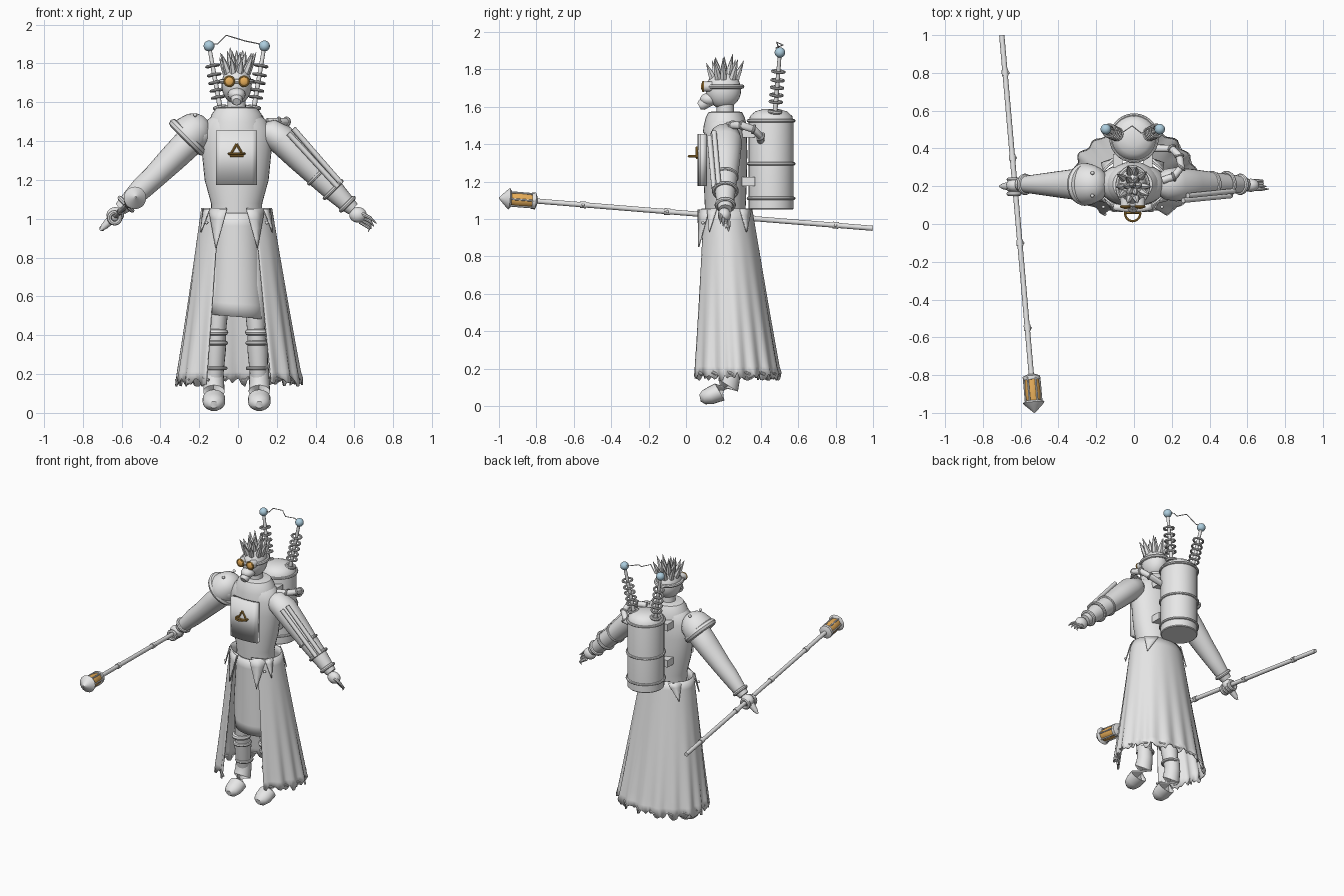
import bpy, bmesh, math, random
from mathutils import Vector, Matrix

random.seed(4)
cube = bpy.data.objects.get("Cube")
if cube:
    bpy.data.objects.remove(cube)
made = []


def material(name, rgb):
    m = bpy.data.materials.new(name)
    m.use_nodes = True
    m.diffuse_color = (*rgb, 1)
    m.node_tree.nodes["Principled BSDF"].inputs["Base Color"].default_value = (*rgb, 1)
    return m


GREY = material("plain grey", (0.8, 0.8, 0.8))
AMBER = material("amber glow", (0.8, 0.42, 0.1))
BRONZE = material("bronze", (0.5, 0.27, 0.05))
BLUE = material("pale blue", (0.42, 0.62, 0.74))


def finish(name, bm, mat=GREY):
    bmesh.ops.recalc_face_normals(bm, faces=bm.faces)
    me = bpy.data.meshes.new(name)
    bm.to_mesh(me)
    bm.free()
    me.materials.append(mat)
    ob = bpy.data.objects.new(name, me)
    bpy.context.collection.objects.link(ob)
    made.append(ob)
    return ob


def sweep(name, pts, mat=GREY, ref=(0, 1, 0), n=20, closed=False):
    """Skin rings along a path; each point is x, y, z, side radius, ref radius."""
    bm = bmesh.new()
    rings = []
    P = [Vector(p[:3]) for p in pts]
    for i, p in enumerate(pts):
        if closed:
            t = P[(i + 1) % len(P)] - P[i - 1]
        else:
            t = P[min(i + 1, len(P) - 1)] - P[max(i - 1, 0)]
        t.normalize()
        side = Vector(ref).cross(t).normalized()
        up = t.cross(side)
        rings.append([bm.verts.new(P[i] + side * p[3] * math.cos(a) + up * p[-1] * math.sin(a))
                      for a in (2 * math.pi * k / n for k in range(n))])
    pairs = list(zip(rings, rings[1:])) + ([(rings[-1], rings[0])] if closed else [])
    for lo, hi in pairs:
        for k in range(n):
            bm.faces.new((lo[k], lo[(k + 1) % n], hi[(k + 1) % n], hi[k]))
    if not closed:
        bm.faces.new(rings[0])
        bm.faces.new(rings[-1])
    return finish(name, bm, mat)


def torus(name, centre, axis, rx, ry, r, mat=GREY, n=28):
    q = Vector(axis).to_track_quat('Z', 'Y')
    path = [(*(Vector(centre) + q @ Vector((rx * math.cos(a), ry * math.sin(a), 0))), r, r)
            for a in (2 * math.pi * k / n for k in range(n))]
    return sweep(name, path, mat, q @ Vector((0, 0, 1)), 8, True)


def ball(name, centre, size, mat=GREY):
    bm = bmesh.new()
    bmesh.ops.create_uvsphere(bm, u_segments=24, v_segments=14, radius=1)
    bm.transform(Matrix.Translation(centre) @ Matrix.Diagonal((*size, 1)))
    return finish(name, bm, mat)


def box(name, centre, size, mat=GREY):
    bm = bmesh.new()
    bmesh.ops.create_cube(bm, size=1)
    bm.transform(Matrix.Translation(centre) @ Matrix.Diagonal((*size, 1)))
    return finish(name, bm, mat)


def sheet(name, f, nu, nv, thick):
    """Cloth panel from a function of u and v, given thickness."""
    bm = bmesh.new()
    g = [[bm.verts.new(f(u / nu, v / nv)) for u in range(nu + 1)] for v in range(nv + 1)]
    for v in range(nv):
        for u in range(nu):
            bm.faces.new((g[v][u], g[v][u + 1], g[v + 1][u + 1], g[v + 1][u]))
    ob = finish(name, bm)
    mod = ob.modifiers.new("thickness", 'SOLIDIFY')
    mod.thickness = thick
    mod.offset = 0
    return ob


CX, CY = -0.007, 0.21

# Torso, collar and neck
sweep("torso", [(CX, CY, z, rx, ry) for z, rx, ry in (
    (0.9, 0.14, 0.1), (1.0, 0.13, 0.105), (1.08, 0.132, 0.11), (1.2, 0.165, 0.115), (1.35, 0.18, 0.118),
    (1.45, 0.18, 0.115), (1.51, 0.15, 0.105), (1.55, 0.1, 0.085))], n=32)
sweep("collar", [(CX, CY, z, rx, ry) for z, rx, ry in (
    (1.46, 0.15, 0.12), (1.5, 0.14, 0.115), (1.54, 0.128, 0.105), (1.57, 0.105, 0.09), (1.575, 0.08, 0.07))], n=32)
sweep("neck", [(CX, CY, 1.5, 0.05, 0.05), (CX, CY, 1.64, 0.045, 0.045)])

# Chest plate with emblem
sheet("chest_plate", lambda u, v: (CX + 0.205 * (u - 0.5), 0.08 + 0.05 * (u - 0.5) ** 2,
                                   1.175 + 0.28 * v), 8, 1, 0.035)
corners = [Vector((CX + 0.04 * math.sin(a), 0.058, 1.345 + 0.04 * math.cos(a)))
           for a in (0, 2 * math.pi / 3, 4 * math.pi / 3)]
for i in range(3):
    sweep("emblem_bar", [(*corners[i], 0.006, 0.006), (*corners[i - 1], 0.006, 0.006)], BRONZE, n=8)
torus("emblem_ring", (CX, 0.055, 1.335), (0, 0, 1), 0.04, 0.04, 0.006, BRONZE)

# Head, mask and goggles
ball("head", (CX, 0.2, 1.69), (0.078, 0.095, 0.1))
torus("goggle_strap", (CX, 0.2, 1.708), (0, 0, 1), 0.08, 0.1, 0.012)
ball("mask_snout", (CX, 0.125, 1.64), (0.045, 0.05, 0.035))
sweep("mask_filter", [(CX, 0.13, 1.635, 0.03, 0.03), (CX, 0.085, 1.61, 0.03, 0.03),
                      (CX, 0.07, 1.602, 0.02, 0.02)], ref=(1, 0, 0))
for s in (-1, 1):
    x = CX + s * 0.038
    sweep("goggle_cup", [(x, 0.14, 1.708, 0.028, 0.028), (x, 0.09, 1.708, 0.027, 0.027)], ref=(0, 0, 1))
    torus("goggle_rim", (x, 0.092, 1.708), (0, 1, 0), 0.024, 0.024, 0.006, BRONZE, 20)
    ball("goggle_lens", (x, 0.09, 1.708), (0.023, 0.01, 0.023), AMBER)

# Spiky hair
for count, tilt, length in ((1, 0, 0.1), (6, 0.4, 0.1), (10, 0.85, 0.1)):
    for k in range(count):
        a = 2 * math.pi * (k + random.uniform(-0.2, 0.2)) / count
        out = Vector((math.cos(a) * math.sin(tilt), math.sin(a) * math.sin(tilt), math.cos(tilt)))
        base = Vector((CX, 0.205, 1.69)) + Vector((out.x * 0.07, out.y * 0.085, out.z * 0.09))
        tip = base + Vector((out.x * 0.6, out.y * 0.6, 1)).normalized() * length * random.uniform(0.85, 1.2)
        sweep("hair_spike", [(*base, 0.02, 0.02), (*base.lerp(tip, 0.4), 0.016, 0.016),
                             (*tip, 0.001, 0.001)], n=6)

# Arms
for s, side in ((1, "left"), (-1, "right")):
    sweep(side + "_arm", [(CX + s * x, 0.21, z, r, ry) for x, z, r, ry in (
        (0.13, 1.45, 0.045, 0.05), (0.17, 1.445, 0.07, 0.08), (0.23, 1.41, 0.078, 0.09),
        (0.32, 1.32, 0.072, 0.08), (0.42, 1.22, 0.062, 0.066), (0.49, 1.155, 0.058, 0.056),
        (0.56, 1.085, 0.046, 0.046), (0.6, 1.05, 0.035, 0.035))])
    torus(side + "_cuff", (CX + s * 0.57, 0.21, 1.075), (s, 0, -1), 0.045, 0.045, 0.012)
    ball(side + "_hand", (CX + s * 0.625, 0.205, 1.02), (0.045, 0.035, 0.04))
for k in range(4):
    y = 0.185 + 0.014 * k
    sweep("left_finger", [(0.63, y, 1.03 - 0.015 * k, 0.012, 0.012), (0.68, y, 1.005 - 0.018 * k, 0.009, 0.009),
                          (0.715 - 0.015 * k, y, 0.975 - 0.014 * k, 0.002, 0.002)], n=8)
    x = -0.645 - 0.012 * k
    torus("right_finger", (-0.635, 0.16 + 0.025 * k, 1.005), (0, 1, 0), 0.028, 0.028, 0.012, n=16)
sweep("right_thumb", [(-0.65, 0.2, 1.0, 0.025, 0.025), (-0.69, 0.2, 0.96, 0.017, 0.017),
                      (-0.71, 0.2, 0.94, 0.006, 0.006)], n=10)

# Left forearm gear
for x, z in ((0.41, 1.225), (0.49, 1.15)):
    torus("forearm_band", (x, 0.21, z), (1, 0, -1), 0.062, 0.062, 0.01)
for y, d in ((0.145, 0.02), (0.17, 0.045)):
    sweep("forearm_rod", [(0.24 + d, y - 0.02, 1.42 + d, 0.014, 0.014),
                          (0.5 + d * 0.7, y + 0.005, 1.15 + d * 0.7, 0.014, 0.014)], n=10)

# Right shoulder guard, a dome facing along the arm
sweep("shoulder_guard", [(-0.235 - 0.7 * d, 0.21, 1.445 - 0.7 * d, r, r * 1.08) for d, r in (
    (-0.1, 0.02), (-0.085, 0.055), (-0.05, 0.085), (0, 0.1), (0.03, 0.104), (0.05, 0.1))], n=28)
torus("shoulder_guard_rim", (-0.26, 0.21, 1.42), (-1, 0, -1), 0.09, 0.1, 0.024)
for y in (0.15, 0.27):
    ball("guard_rivet", (-0.22, y, 1.535), (0.01, 0.01, 0.01))


# Long open coat skirt with folds and a torn hem
hem = [random.uniform(-0.02, 0.025) for _ in range(97)]


def coat(u, v):
    gap = math.radians(17 + 14 * min(1, v * 5))
    a = -math.pi / 2 + gap + u * 2 * (math.pi - gap)
    fold = 1 + 0.035 * v * v * math.sin(a * 17) + 0.015 * v * math.sin(a * 7 + 1)
    z = 1.055 - 0.9 * v + (hem[round(u * 96)] if v == 1 else 0)
    return (CX + 0.01 * v + (0.178 + 0.137 * v) * fold * math.cos(a),
            0.215 + 0.045 * v + (0.135 + 0.105 * v) * fold * math.sin(a), z)


sheet("coat_skirt", coat, 96, 16, 0.009)
for k in range(14):
    p = coat(0.02 + k * 0.074, 0.97)
    q = coat(0.045 + k * 0.074, 0.985)
    sweep("hem_roll", [(*p, 0.008, 0.008), (*q, 0.008, 0.008)], ref=(0, 0, 1), n=8)

# Front apron
sheet("apron", lambda u, v: (CX + (0.115 + 0.02 * v) * math.sin((u - 0.5) * 2.8),
                             0.2 - 0.105 * math.cos((u - 0.5) * 2.8),
                             1.03 - v * (0.52 + 0.03 * u)), 18, 8, 0.01)


# Folded pointed flaps around the waist
def flap(a, width, drop, lean):
    c, s = math.cos(a), math.sin(a)

    def f(u, v):
        t = (u - 0.5) * width * (1 - 0.98 * v) + lean * v
        return (CX + (0.185 + 0.035 * v) * c - t * s, 0.215 + (0.142 + 0.025 * v) * s + t * c, 1.05 - drop * v)
    sheet("waist_flap", f, 2, 4, 0.007)


for s in (-1, 1):
    flap(-math.pi / 2 + s * 0.55, 0.11, 0.2, -s * 0.01)
    flap(-math.pi / 2 + s * 1.0, 0.06, 0.12, 0)
    flap(math.pi / 2 + s * 0.75, 0.09, 0.12, s * 0.02)
    ball("waist_button", (CX + s * 0.155, 0.09, 0.98), (0.009, 0.009, 0.009))

# Legs and boots
for s, side in ((1, "left"), (-1, "right")):
    x = CX + s * 0.1
    sweep(side + "_leg", [(CX + s * 0.07, 0.21, 0.95, 0.065, 0.08), (x - s * 0.01, 0.2, 0.65, 0.06, 0.07),
                          (x, 0.2, 0.42, 0.045, 0.05), (x + s * 0.008, 0.22, 0.33, 0.053, 0.058),
                          (x + s * 0.015, 0.235, 0.18, 0.045, 0.045)])
    for z, r, t in ((0.415, 0.045, 0.017), (0.36, 0.048, 0.012), (0.23, 0.048, 0.01)):
        torus(side + "_leg_band", (x + s * 0.005, 0.2 + (0.415 - z) * 0.17, z), (0, 0, 1), r, r + 0.005, t)
    bx = x + s * 0.022
    sweep(side + "_boot", [(bx - s * 0.005, y, z, rx, ry) for y, z, rx, ry in (
        (0.24, 0.25, 0.047, 0.047), (0.24, 0.17, 0.052, 0.052), (0.225, 0.11, 0.055, 0.062),
        (0.18, 0.075, 0.058, 0.052), (0.13, 0.055, 0.058, 0.047), (0.095, 0.046, 0.046, 0.038),
        (0.075, 0.042, 0.02, 0.018))], ref=(0, 0.8, 0.6))

# Back tank
TY = 0.455
sweep("back_tank", [(0, TY, z, r, r) for z, r in (
    (1.05, 0.115), (1.055, 0.12), (1.52, 0.12), (1.55, 0.113), (1.575, 0.085), (1.588, 0.04))], n=32)
for z in (1.525, 1.295, 1.11):
    torus("tank_hoop", (0, TY, z), (0, 0, 1), 0.122, 0.122, 0.009)
for s in (-1, 1):
    for z in (1.2, 1.46):
        box("tank_bracket", (CX + s * 0.08, 0.335, z), (0.05, 0.07, 0.05))

# Discharge coils on the tank, with an arc between them
for x0, x1 in ((-0.09, -0.149), (0.08, 0.136)):
    low, top = Vector((x0, 0.475, 1.56)), Vector((x1, 0.502, 1.89))
    sweep("coil_rod", [(*low, 0.013, 0.013), (*top, 0.01, 0.01)], n=12)
    torus("coil_base", low.lerp(top, 0.04), top - low, 0.028, 0.028, 0.01)
    for f in (0.2, 0.31, 0.43, 0.55, 0.69):
        torus("coil_ring", low.lerp(top, f), top - low, 0.032, 0.032, 0.007, n=20)
    ball("coil_ball", top, (0.028, 0.028, 0.028), BLUE)
arc = ((-0.145, 0.5, 1.9), (-0.105, 0.5, 1.9), (-0.06, 0.485, 1.945), (-0.01, 0.52, 1.93),
       (0.04, 0.48, 1.915), (0.09, 0.51, 1.905), (0.136, 0.502, 1.895))
sweep("spark_arc", [(*p, 0.003, 0.003) for p in arc], n=6)

# Hose from tank to left shoulder
hose = ((0.1, 0.4, 1.42), (0.2, 0.4, 1.44), (0.24, 0.36, 1.48), (0.25, 0.3, 1.5), (0.21, 0.25, 1.5), (0.15, 0.23, 1.5))
sweep("shoulder_hose", [(*p, 0.02, 0.02) for p in hose], ref=(0, 0, 1), n=12)
for p, q in zip(hose[1:], hose[2:]):
    torus("hose_rib", p, Vector(q) - Vector(p), 0.02, 0.02, 0.007, n=16)


# Staff with lantern head
def staff(y, r):
    return (-0.613 - 0.087 * y, y, 1.031 - 0.081 * y, r, r)


def staff_part(name, profile, mat=GREY, n=20):
    return sweep(name, [staff(y, r) for y, r in profile], mat, (0, 0, 1), n)


staff_part("staff", ((0.998, 0.014), (-0.82, 0.014)), n=14)
for y in (0.8, 0.35, -0.1, -0.55):
    staff_part("staff_band", ((y + 0.015, 0.018), (y - 0.015, 0.018)))
    ball("staff_stud", Vector(staff(y, 0)[:3]) + Vector((0.016, 0, 0)), (0.008, 0.008, 0.008))
staff_part("lantern_base", ((-0.795, 0.02), (-0.805, 0.045), (-0.825, 0.045)))
staff_part("lantern_glass", ((-0.82, 0.036), (-0.87, 0.041), (-0.9, 0.041), (-0.945, 0.036)), AMBER)
staff_part("lantern_cap", ((-0.935, 0.045), (-0.945, 0.058), (-0.96, 0.045), (-0.999, 0.004)))
for k in range(6):
    a = k * math.pi / 3
    off = Vector((math.cos(a), 0, math.sin(a))) * 0.042
    ends = [Vector(staff(y, 0)[:3]) + off for y in (-0.81, -0.95)]
    sweep("lantern_bar", [(*p, 0.005, 0.005) for p in ends], ref=(0, 0, 1), n=8)

# Smooth shading with crisp edges
for ob in made:
    ob.select_set(True)
bpy.context.view_layer.objects.active = made[0]
bpy.ops.object.shade_smooth_by_angle(angle=math.radians(40))
